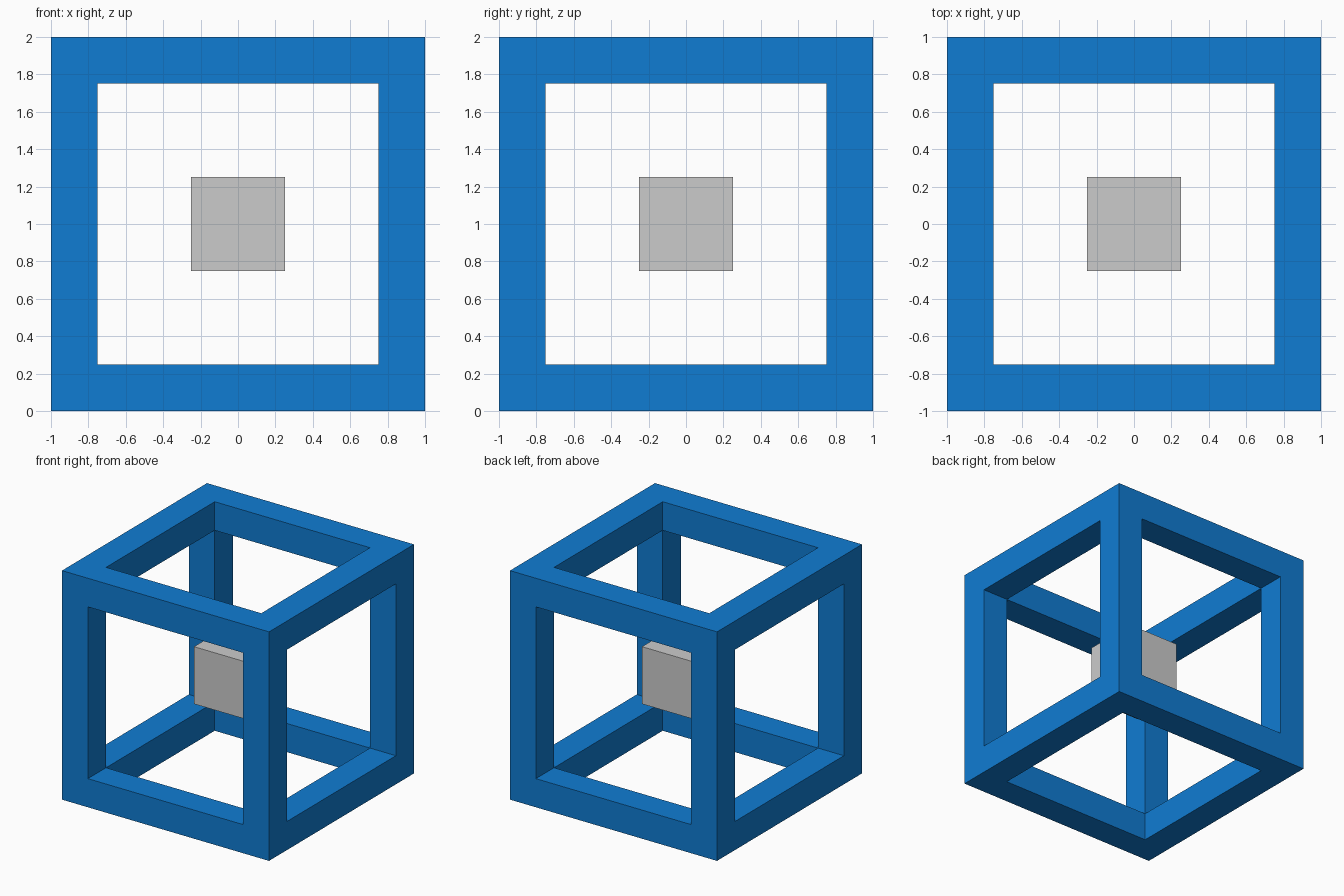
import bpy, bmesh
from itertools import product
from mathutils import Vector

if "Cube" in bpy.data.objects:
    bpy.data.objects.remove(bpy.data.objects["Cube"])

CENTRE = Vector((0, 0, 1))
CUTS = (-1.0, -0.75, 0.75, 1.0)   # bar thickness 0.25 on a 2 unit cube


def make_object(name, bm):
    mesh = bpy.data.meshes.new(name)
    bm.to_mesh(mesh)
    bm.free()
    obj = bpy.data.objects.new(name, mesh)
    obj.location = CENTRE
    bpy.context.collection.objects.link(obj)
    return obj


def is_solid(cell):
    # corners and edge bars: at most one coordinate lies in the middle slot
    return all(0 <= c <= 2 for c in cell) and cell.count(1) <= 1


# Open cube frame: only the outer skin of the solid 3x3x3 cells, no inner faces
bm = bmesh.new()
for cell in filter(is_solid, product(range(3), repeat=3)):
    for axis, side in product(range(3), (0, 1)):
        neighbour = list(cell)
        neighbour[axis] += 2 * side - 1
        if is_solid(tuple(neighbour)):
            continue
        u, v = (axis + 1) % 3, (axis + 2) % 3
        loop = [(0, 0), (1, 0), (1, 1), (0, 1)]
        if side == 0:
            loop.reverse()
        verts = []
        for a, b in loop:
            p = [0, 0, 0]
            p[axis] = CUTS[cell[axis] + side]
            p[u] = CUTS[cell[u] + a]
            p[v] = CUTS[cell[v] + b]
            verts.append(bm.verts.new(p))
        bm.faces.new(verts)
bmesh.ops.remove_doubles(bm, verts=bm.verts, dist=0.001)
frame = make_object("cube_frame", bm)

blue = bpy.data.materials.new("blue")
blue.diffuse_color = (0.005, 0.202, 0.651, 1)
blue.use_nodes = True
blue.node_tree.nodes["Principled BSDF"].inputs["Base Color"].default_value = blue.diffuse_color
frame.data.materials.append(blue)

# Small cube floating in the middle
bm = bmesh.new()
bmesh.ops.create_cube(bm, size=0.5)
make_object("centre_cube", bm)
